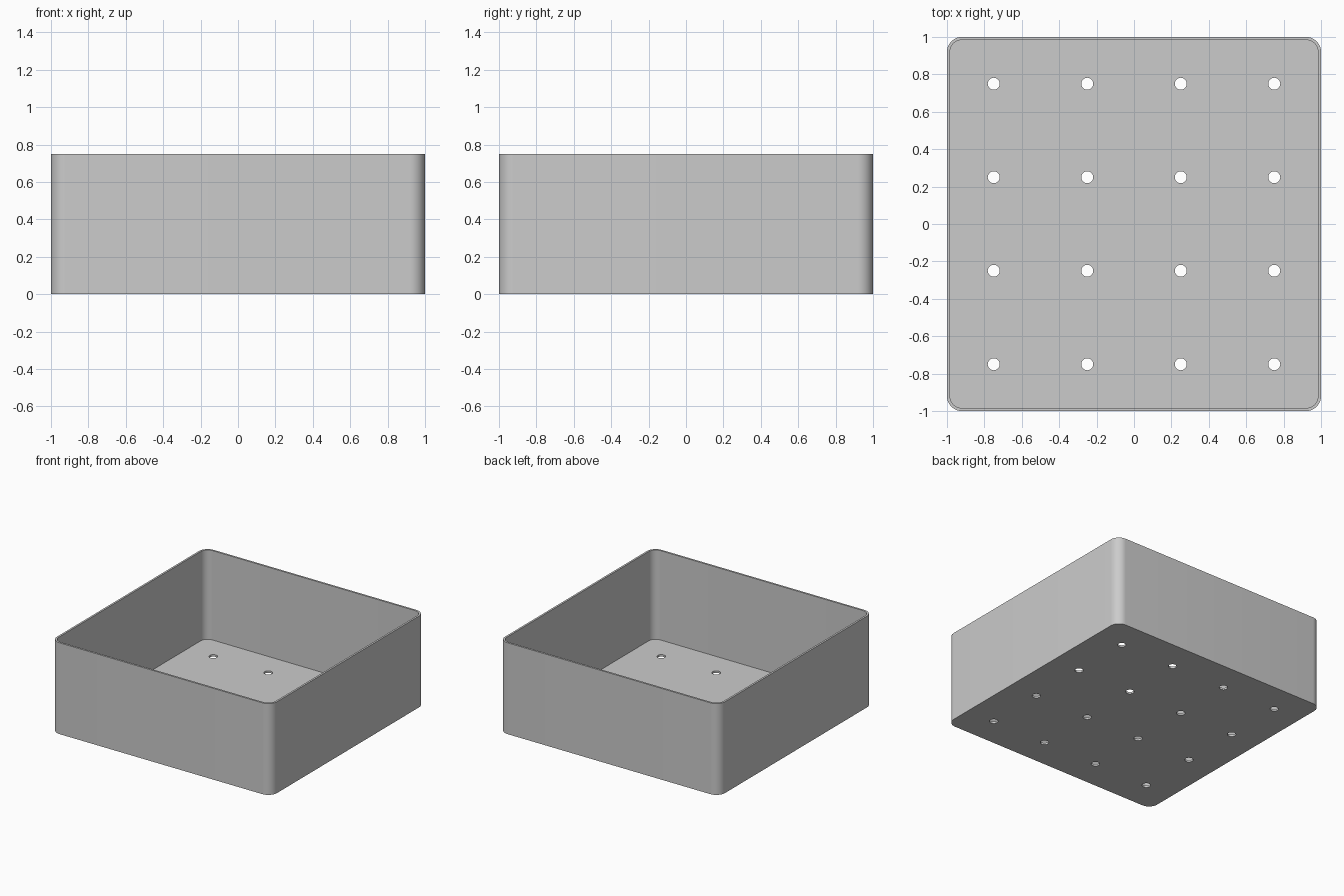
import bpy, bmesh, math

if "Cube" in bpy.data.objects:
    bpy.data.objects.remove(bpy.data.objects["Cube"])

SIZE, HEIGHT, WALL, RADIUS, HOLE = 1.0, 0.75, 0.016, 0.08, 0.032


def rounded_square(half, r, steps=12):
    pts = []
    for k, (sx, sy) in enumerate([(1, 1), (-1, 1), (-1, -1), (1, -1)]):
        for i in range(steps + 1):
            a = math.pi / 2 * (k + i / steps)
            pts.append((sx * (half - r) + r * math.cos(a), sy * (half - r) + r * math.sin(a)))
    return pts


def circle(cx, cy, r, n=32):
    return [(cx + r * math.cos(2 * math.pi * i / n), cy + r * math.sin(2 * math.pi * i / n)) for i in range(n)]


def prisms(name, outlines, z0, z1):
    bm = bmesh.new()
    for pts in outlines:
        low = [bm.verts.new((x, y, z0)) for x, y in pts]
        top = [bm.verts.new((x, y, z1)) for x, y in pts]
        bm.faces.new(low[::-1])
        bm.faces.new(top)
        n = len(pts)
        for i in range(n):
            j = (i + 1) % n
            bm.faces.new((low[i], low[j], top[j], top[i]))
    me = bpy.data.meshes.new(name)
    bm.to_mesh(me)
    bm.free()
    ob = bpy.data.objects.new(name, me)
    bpy.context.collection.objects.link(ob)
    return ob


# Outer body with rounded vertical corners
tray = prisms("tray", [rounded_square(SIZE, RADIUS)], 0, HEIGHT)
grey = bpy.data.materials.new("light grey")
grey.diffuse_color = (0.6, 0.6, 0.6, 1)
grey.use_nodes = True
grey.node_tree.nodes["Principled BSDF"].inputs["Base Color"].default_value = grey.diffuse_color
tray.data.materials.append(grey)

# Cavity and drainage holes
cavity = prisms("cavity_cutter", [rounded_square(SIZE - WALL, RADIUS - WALL)], WALL, HEIGHT + 0.2)
grid = (-0.75, -0.25, 0.25, 0.75)
holes = prisms("hole_cutter", [circle(x, y, HOLE) for x in grid for y in grid], -0.1, 0.1)

bpy.context.view_layer.objects.active = tray
tray.select_set(True)
for cutter in (cavity, holes):
    cutter.hide_render = True
    mod = tray.modifiers.new("cut", 'BOOLEAN')
    mod.operation, mod.solver, mod.object = 'DIFFERENCE', 'EXACT', cutter
    bpy.ops.object.modifier_apply(modifier=mod.name)
    bpy.data.objects.remove(cutter)

bpy.ops.object.shade_smooth_by_angle(angle=math.radians(30))
